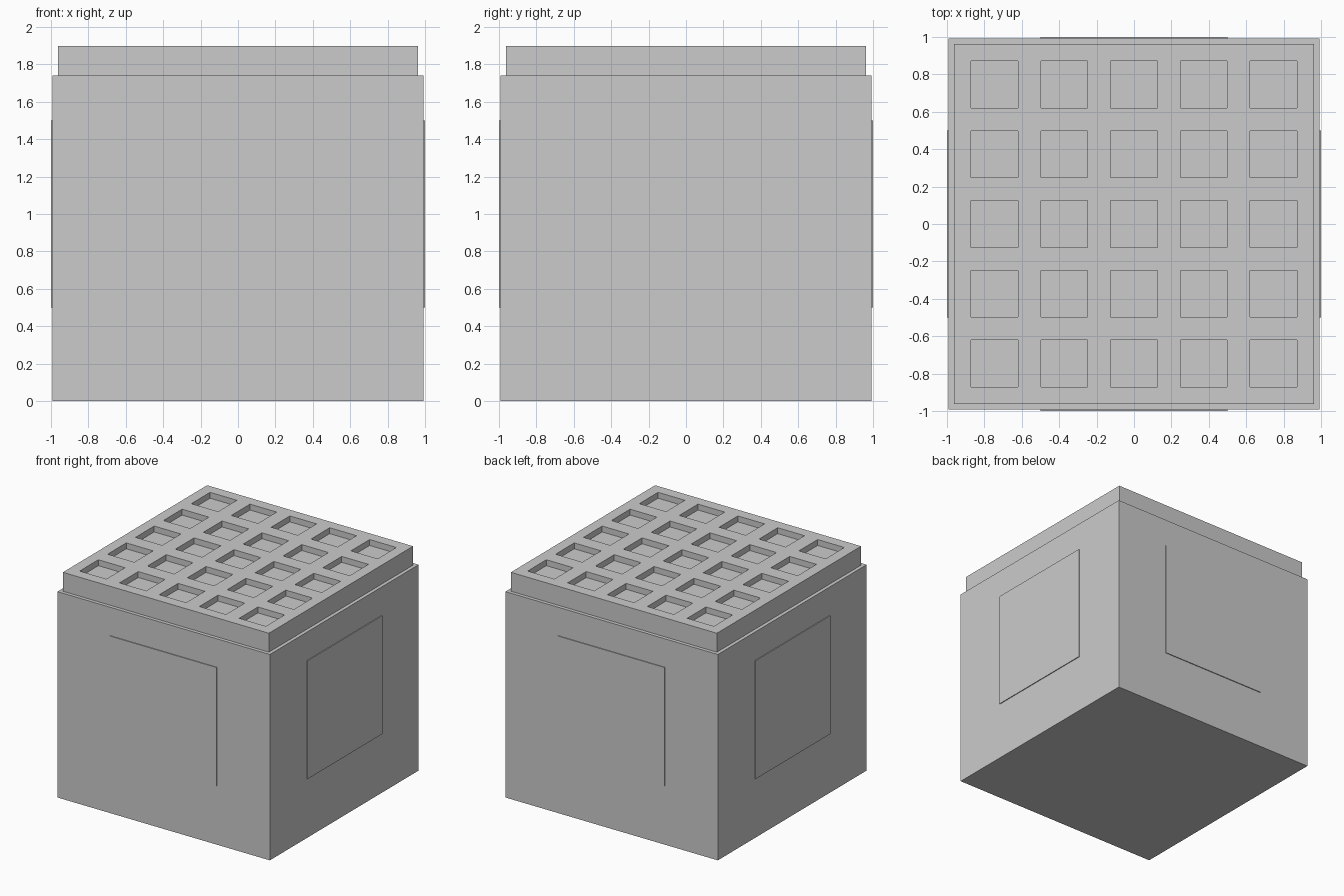
import bpy, bmesh
from math import pi
from mathutils import Matrix

if "Cube" in bpy.data.objects:
    bpy.data.objects.remove(bpy.data.objects["Cube"])

BODY, BODY_H = 0.993, 1.74
LID, LID_TOP = 0.963, 1.9
PITCH, POCKET, DEPTH = 0.373, 0.125, 0.05


def finish(name, bm):
    bmesh.ops.recalc_face_normals(bm, faces=bm.faces[:])
    mesh = bpy.data.meshes.new(name)
    bm.to_mesh(mesh)
    bm.free()
    obj = bpy.data.objects.new(name, mesh)
    bpy.context.collection.objects.link(obj)
    return obj


def box(name, size, center):
    bm = bmesh.new()
    bmesh.ops.create_cube(bm, size=1)
    bmesh.ops.scale(bm, vec=size, verts=bm.verts)
    bmesh.ops.translate(bm, vec=center, verts=bm.verts)
    return finish(name, bm)


# Main block
box("body", (2 * BODY, 2 * BODY, BODY_H), (0, 0, BODY_H / 2))

# Thin raised square panel on each of the four sides
for i, side in enumerate(("front", "right", "back", "left")):
    panel = box(side + "_panel", (1, 0.02, 1), (0, -0.99, 1))
    panel.data.transform(Matrix.Rotation(i * pi / 2, 4, "Z"))

# Lid: grid lines on the outer edges and the pocket edges
lines = [-LID]
for k in range(-2, 3):
    lines += [k * PITCH - POCKET, k * PITCH + POCKET]
lines.append(LID)
n = len(lines)
bm = bmesh.new()
grid = [[bm.verts.new((x, y, LID_TOP)) for x in lines] for y in lines]
pockets = []
for j in range(n - 1):
    for i in range(n - 1):
        face = bm.faces.new((grid[j][i], grid[j][i + 1],
                             grid[j + 1][i + 1], grid[j + 1][i]))
        if i % 2 and j % 2:
            pockets.append(face)

# Lid sides and underside
rim = [e for e in bm.edges if e.is_boundary]
skirt = bmesh.ops.extrude_edge_only(bm, edges=rim)["geom"]
low = [v for v in skirt if isinstance(v, bmesh.types.BMVert)]
bmesh.ops.translate(bm, vec=(0, 0, BODY_H - LID_TOP), verts=low)
bmesh.ops.holes_fill(bm, edges=[e for e in bm.edges if e.is_boundary], sides=0)

# Sunken square pockets
floor = bmesh.ops.extrude_face_region(bm, geom=pockets)["geom"]
bmesh.ops.delete(bm, geom=[f for f in pockets if f.is_valid], context="FACES_ONLY")
bmesh.ops.translate(bm, vec=(0, 0, -DEPTH),
                    verts=[v for v in floor if isinstance(v, bmesh.types.BMVert)])
finish("waffle_lid", bm)
